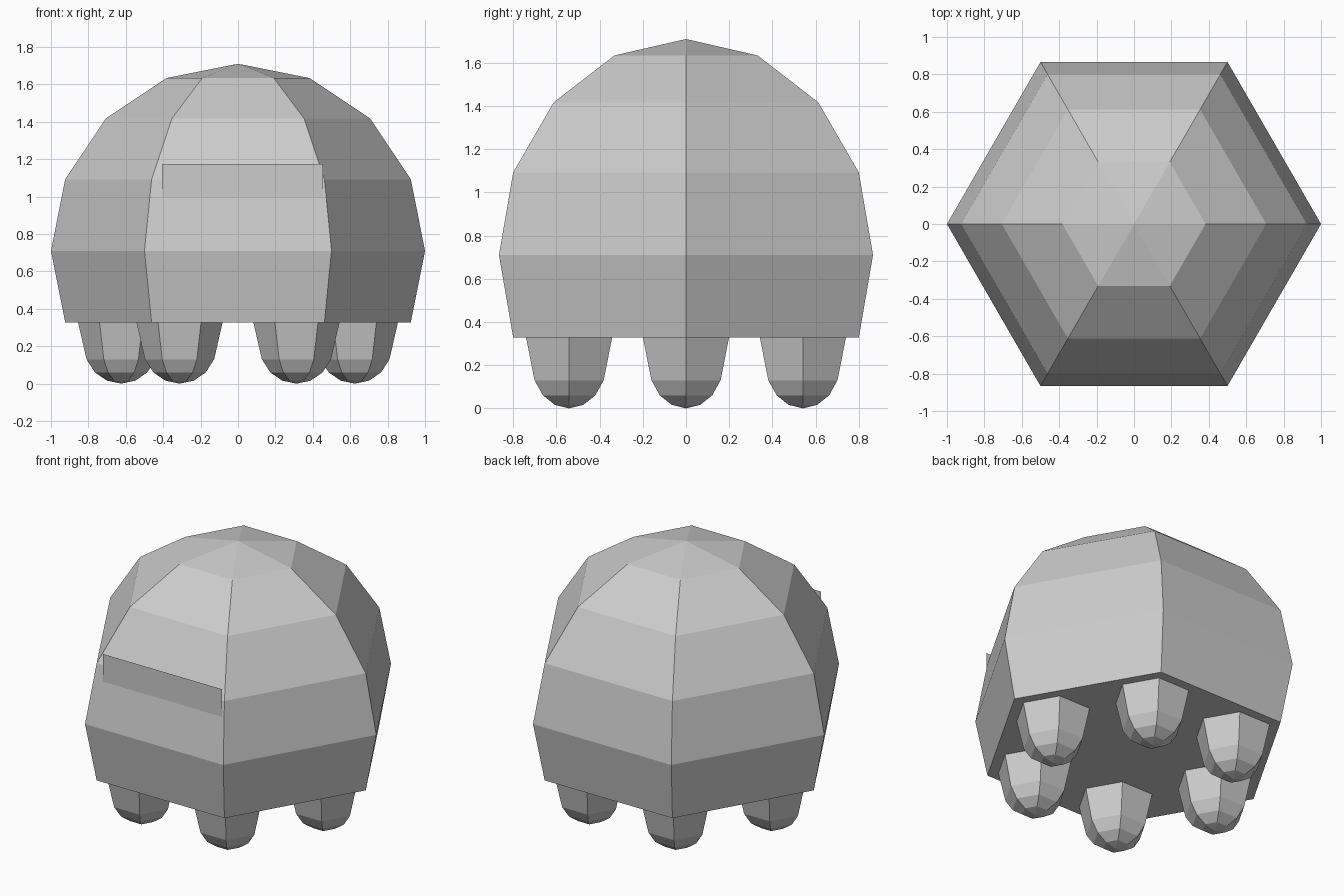
import bpy
import bmesh
from math import cos, sin, pi, radians

default = bpy.data.objects.get("Cube")
if default:
    bpy.data.objects.remove(default, do_unlink=True)

SIDES = 6
BASE_Z = 0.327

grey = bpy.data.materials.new("light_grey")
grey.use_nodes = True
grey.diffuse_color = (0.604, 0.604, 0.604, 1)
grey.node_tree.nodes["Principled BSDF"].inputs["Base Color"].default_value = grey.diffuse_color


def finish(name, bm):
    mesh = bpy.data.meshes.new(name)
    bm.to_mesh(mesh)
    bm.free()
    mesh.materials.append(grey)
    obj = bpy.data.objects.new(name, mesh)
    bpy.context.collection.objects.link(obj)
    return obj


def lathe(name, profile, tip, centre=(0, 0)):
    """Six-sided solid: rings of (radius, z), closed by a tip at the end."""
    bm = bmesh.new()
    cx, cy = centre
    rings = []
    for r, z in profile:
        rings.append([bm.verts.new((cx + r * cos(2 * pi * i / SIDES),
                                    cy + r * sin(2 * pi * i / SIDES), z))
                      for i in range(SIDES)])
    end = bm.verts.new((cx, cy, tip))
    bm.faces.new(rings[0])
    for i in range(SIDES):
        j = (i + 1) % SIDES
        for a, b in zip(rings, rings[1:]):
            bm.faces.new((a[i], a[j], b[j], b[i]))
        bm.faces.new((rings[-1][i], rings[-1][j], end))
    bmesh.ops.recalc_face_normals(bm, faces=bm.faces)
    return finish(name, bm)


# Domed body: sphere with its lower part cut off flat
dome = [(cos(radians(a)), 0.71 + sin(radians(a)))
        for a in (-22.5, 0, 22.5, 45, 67.5)]
lathe("body", dome, 1.71)

# Six tapered, round-ended legs under the body corners
leg_profile = [(0.23, BASE_Z), (0.185, 0.13), (0.14, 0.06), (0.076, 0.016)]
for k in range(SIDES):
    angle = 2 * pi * k / SIDES
    lathe(f"leg_{k + 1}", leg_profile, 0,
          (0.625 * cos(angle), 0.625 * sin(angle)))

# Thin upright visor sheet emerging from the front
bm = bmesh.new()
bm.faces.new([bm.verts.new((x, -0.817, z)) for x, z in
              ((-0.405, 0.97), (0.455, 0.97), (0.455, 1.175), (-0.405, 1.175))])
finish("visor", bm)
